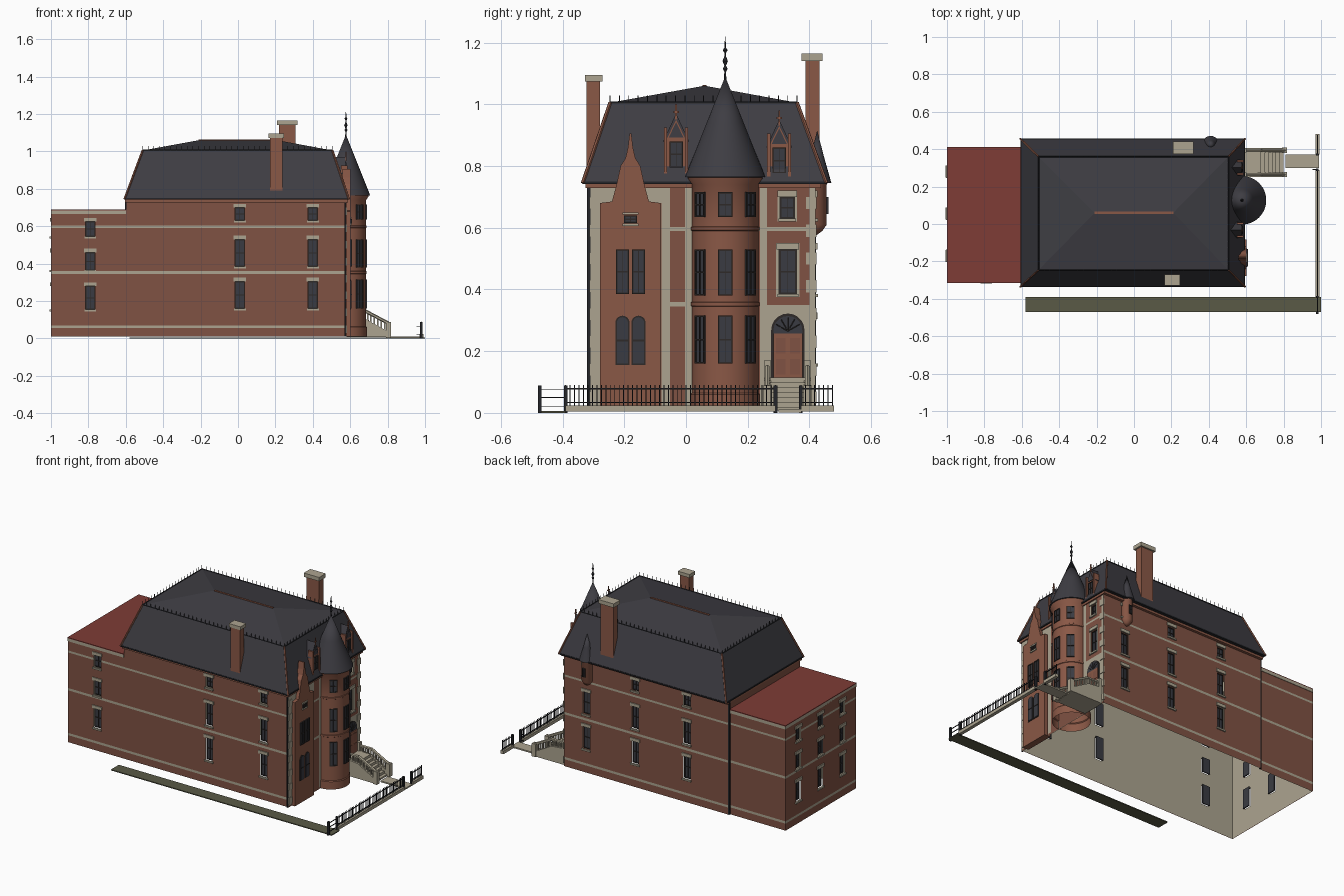
import bpy, bmesh
from math import pi, sin, cos, radians
from mathutils import Matrix, Vector

cube = bpy.data.objects.get("Cube")
if cube:
    bpy.data.objects.remove(cube)


def material(name, rgb):
    """Flat material from 0-255 display values."""
    lin = [((c / 255 + 0.055) / 1.055) ** 2.4 for c in rgb]
    m = bpy.data.materials.new(name)
    m.use_nodes = True
    m.diffuse_color = (*lin, 1)
    m.node_tree.nodes["Principled BSDF"].inputs["Base Color"].default_value = (*lin, 1)
    return m


BRICK = material("brick", (128, 82, 67))
STONE = material("limestone", (172, 164, 144))
SLATE = material("slate", (62, 61, 67))
RED = material("red_roofing", (126, 60, 54))
TERRA = material("terracotta", (138, 88, 70))
IRON = material("iron", (36, 37, 41))
GLASS = material("glass", (58, 59, 66))
FRAME = material("window_frame", (46, 42, 40))
LAWN = material("lawn", (90, 90, 70))
I = Matrix.Identity(4)


def finish(name, bm, mats, M=I, smooth=False):
    bm.transform(M)
    me = bpy.data.meshes.new(name)
    bm.to_mesh(me)
    bm.free()
    for m in mats:
        me.materials.append(m)
    ob = bpy.data.objects.new(name, me)
    bpy.context.collection.objects.link(ob)
    if smooth:
        bpy.ops.object.select_all(action="DESELECT")
        ob.select_set(True)
        bpy.context.view_layer.objects.active = ob
        bpy.ops.object.shade_smooth_by_angle(angle=radians(35))
    return ob


def boxes(name, mat, items, M=I):
    """One mesh of boxes, each (x0, x1, y0, y1, z0, z1)."""
    bm = bmesh.new()
    for a, b, c, d, e, f in items:
        T = Matrix.Translation(((a + b) / 2, (c + d) / 2, (e + f) / 2))
        bmesh.ops.create_cube(bm, size=1, matrix=T @ Matrix.Diagonal((b - a, d - c, f - e, 1)))
    return finish(name, bm, [mat], M)


def prism(name, mat, pts, v0, v1, M=I):
    """Outline in the local x-z plane, extruded along local y."""
    bm = bmesh.new()
    face = bm.faces.new([bm.verts.new((u, v0, z)) for u, z in pts])
    ext = bmesh.ops.extrude_face_region(bm, geom=[face])["geom"]
    bmesh.ops.translate(bm, vec=(0, v1 - v0, 0), verts=[g for g in ext if isinstance(g, bmesh.types.BMVert)])
    bmesh.ops.recalc_face_normals(bm, faces=bm.faces)
    return finish(name, bm, [mat], M)


def lathe(name, mat, x, y, profile, n=32):
    """Profile of (radius, z) turned around a vertical axis."""
    bm = bmesh.new()
    rings = [[bm.verts.new((x + r * cos(2 * pi * i / n), y + r * sin(2 * pi * i / n), z))
              for i in range(n)] for r, z in profile]
    for lo, hi in zip(rings, rings[1:]):
        for i in range(n):
            j = (i + 1) % n
            bm.faces.new((lo[i], lo[j], hi[j], hi[i]))
    bmesh.ops.remove_doubles(bm, verts=bm.verts, dist=1e-5)
    return finish(name, bm, [mat], smooth=True)


def beams(name, mat, pairs, r):
    bm = bmesh.new()
    for a, b in pairs:
        a, b = Vector(a), Vector(b)
        R = (b - a).to_track_quat("Z", "Y").to_matrix().to_4x4()
        bmesh.ops.create_cone(bm, cap_ends=True, segments=6, radius1=r, radius2=r, depth=(b - a).length,
                              matrix=Matrix.Translation((a + b) / 2) @ R)
    return finish(name, bm, [mat])


def arch(u0, u1, z0, z1, n=10):
    r, c = (u1 - u0) / 2, (u0 + u1) / 2
    return [(u0, z0), (u1, z0)] + [(c + r * cos(pi * i / n), z1 - r + r * sin(pi * i / n)) for i in range(n + 1)]


def windows(name, M, wins, depth=0.014, trim=True):
    """Sashes with bars, stone lintels and sills; each window is (u, width, z0, z1)."""
    panes, bars, stone = [], [], []
    t, d = 0.005, depth
    for u, w, a, b in wins:
        l, r, m = u - w / 2, u + w / 2, (a + b) / 2
        panes.append((l, r, d, d + 0.003, a, b))
        for x0, x1, y0, y1 in ((l, l + t, a, b), (r - t, r, a, b), (l, r, a, a + t), (l, r, b - t, b),
                               (l, r, m - t / 2, m + t / 2), (u - 0.001, u + 0.001, a, b)):
            bars.append((x0, x1, d - 0.004, d, y0, y1))
        stone += [(l - 0.008, r + 0.008, -0.006, 0.002, b, b + 0.02),
                  (l - 0.006, r + 0.006, -0.008, 0.002, a - 0.01, a)]
    boxes(name + "_panes", GLASS, panes, M)
    boxes(name + "_sashes", FRAME, bars, M)
    if trim:
        boxes(name + "_lintels_and_sills", STONE, stone, M)


def wall(name, M, u0, u1, z0, z1, wins=(), stones=()):
    """Brick sheet with window openings, stone areas and a pale inner lining."""
    holes = [(u - w / 2, u + w / 2, a, b) for u, w, a, b in wins]
    rects = holes + list(stones)
    us = sorted({u0, u1} | {v for q in rects for v in q[:2] if u0 < v < u1})
    zs = sorted({z0, z1} | {v for q in rects for v in q[2:] if z0 < v < z1})
    inside = lambda u, z, q: q[0] < u < q[1] and q[2] < z < q[3]
    bm = bmesh.new()
    for a, b in zip(us, us[1:]):
        for c, d in zip(zs, zs[1:]):
            u, z = (a + b) / 2, (c + d) / 2
            if any(inside(u, z, h) for h in holes):
                continue
            outer = bm.faces.new([bm.verts.new((p, 0, q)) for p, q in ((a, c), (b, c), (b, d), (a, d))])
            outer.material_index = int(any(inside(u, z, s) for s in stones))
            lining = bm.faces.new([bm.verts.new((p, 0.004, q)) for p, q in ((a, c), (a, d), (b, d), (b, c))])
            lining.material_index = 1
    bmesh.ops.remove_doubles(bm, verts=bm.verts, dist=1e-5)
    finish(name, bm, [BRICK, STONE], M)
    if wins:
        windows(name, M, wins)


def side(angle, x, y):
    """Local frame of a wall: x runs along it, y points inwards."""
    return Matrix.Translation((x, y, 0)) @ Matrix.Rotation(radians(angle), 4, "Z")


# Side and rear walls
BANDS = [(-2, 2, a, b) for a, b in ((0.055, 0.07), (0.345, 0.36), (0.59, 0.603))]
MAIN = ((0.16, 0.305), (0.385, 0.53), (0.63, 0.70))
WING = ((0.155, 0.28), (0.365, 0.46), (0.545, 0.625))
grid = lambda cols, rows: [(u, 0.052, a, b) for u in cols for a, b in rows]
wall("right_main_wall", side(0, 0, -0.31), -0.6, 0.58, 0.01, 0.745, grid((0.01, 0.40), MAIN), BANDS)
wall("right_wing_wall", side(0, 0, -0.31), -1, -0.6, 0.01, 0.67, grid((-0.79,), WING), BANDS)
wall("left_main_wall", side(180, 0, 0.42), -0.58, 0.6, 0.01, 0.745, grid((-0.42, -0.07, 0.30), MAIN), BANDS)
wall("left_wing_wall", side(180, 0, 0.41), 0.6, 1, 0.01, 0.67, (), BANDS)
wall("wing_end_wall", side(270, -1, 0), -0.41, 0.31, 0.01, 0.67, grid((-0.28, -0.055, 0.17), WING), BANDS)
wall("upper_rear_wall", side(270, -0.6, 0), -0.42, 0.31, 0.665, 0.745)
boxes("wing_parapet", STONE, [(-1, -0.6, -0.315, 0.413, 0.665, 0.684)])
boxes("wing_roof", RED, [(-1, -0.6, -0.315, 0.413, 0.684, 0.689)])
boxes("downpipes", IRON, [(-0.605, -0.597, 0.41, 0.422, 0.01, 0.74), (0.57, 0.578, -0.32, -0.31, 0.01, 0.74)])

# Entrance facade
F = side(90, 0.58, 0)
facade_wins = [(0.33, 0.056, 0.385, 0.53), (0.328, 0.046, 0.63, 0.70)]
strips = [(a, b, 0.02, 0.745) for a, b in ((-0.31, -0.278), (-0.08, -0.052), (-0.003, 0.02), (0.24, 0.262), (0.40, 0.42))]
strips += [(-0.08, 0.02, 0.345, 0.36), (-0.08, 0.42, 0.59, 0.602), (0.262, 0.40, 0.10, 0.35), (-0.28, -0.08, 0.68, 0.745),
           (0.292, 0.368, 0.375, 0.55), (0.296, 0.36, 0.62, 0.72)]
wall("entrance_wall", F, -0.31, 0.42, 0.01, 0.745, facade_wins, strips)
boxes("corner_quoins", STONE, [(u, u + 0.035, -0.004, 0.004, 0.03 + k * 0.09, 0.07 + k * 0.09)
                               for k in range(8) for u in (-0.313, 0.388)], F)
prism("door_arch", FRAME, arch(0.276, 0.384, 0.112, 0.322), -0.004, 0.004, F)
prism("door_fanlight", GLASS, arch(0.283, 0.377, 0.114, 0.314), -0.006, 0.004, F)
boxes("door", TERRA, [(0.283, 0.377, -0.01, 0, 0.114, 0.258)], F)
boxes("door_panels", BRICK, [(u, u + 0.032, -0.012, 0, z, z + 0.05) for u in (0.291, 0.337) for z in (0.125, 0.192)], F)
beams("fanlight_bars", FRAME, [((0.587, 0.33, 0.265), (0.587, 0.33 + 0.044 * cos(a * pi / 6), 0.265 + 0.044 * sin(a * pi / 6)))
                               for a in range(1, 6)], 0.0015)

# Gabled bay
half = [(0.098, 0.01), (0.098, 0.68), (0.06, 0.685), (0.045, 0.74), (0.032, 0.80), (0.016, 0.825), (0.008, 0.86), (0.003, 0.905)]
C = -0.18
prism("gabled_bay", TERRA, [(C + u, z) for u, z in half] + [(C - u, z) for u, z in reversed(half)], -0.022, 0.02, F)
prism("bay_gable_roof", SLATE, [(C - 0.04, 0.74), (C + 0.04, 0.74), (C, 0.83)], 0.02, 0.09, F)
BAY = F @ Matrix.Translation((0, -0.022, 0))
windows("bay_window", BAY, [(C - 0.026, 0.042, 0.385, 0.53), (C + 0.026, 0.042, 0.385, 0.53), (C, 0.042, 0.615, 0.64)], -0.003, False)
boxes("bay_trims", STONE, [(C - 0.026, C + 0.026, -0.006, 0, 0.642, 0.65), (C - 0.026, C + 0.026, -0.006, 0, 0.605, 0.614)], BAY)
for s in (-0.026, 0.026):
    prism("arched_frame", FRAME, arch(C + s - 0.023, C + s + 0.023, 0.155, 0.315), -0.003, 0, BAY)
    prism("arched_pane", GLASS, arch(C + s - 0.018, C + s + 0.018, 0.16, 0.31), -0.005, 0, BAY)
    boxes("arched_rail", FRAME, [(C + s - 0.018, C + s + 0.018, -0.007, 0, 0.232, 0.238)], BAY)

# Round corner turret
TX, TY = 0.577, 0.127
lathe("turret_body", TERRA, TX, TY, [(0.112, 0.01), (0.112, 0.06), (0.108, 0.065), (0.108, 0.345), (0.111, 0.347), (0.111, 0.358),
      (0.108, 0.36), (0.108, 0.59), (0.111, 0.592), (0.111, 0.602), (0.108, 0.604), (0.108, 0.74), (0.122, 0.76), (0.122, 0.772)], 48)
lathe("turret_roof", SLATE, TX, TY, [(0.1, 0.762), (0.13, 0.764), (0.122, 0.785), (0.06, 0.94), (0, 1.09)], 48)
lathe("turret_finial", IRON, TX, TY, [(0.004, 1.08), (0.003, 1.105), (0.008, 1.115), (0.003, 1.125), (0.009, 1.14), (0.003, 1.155),
      (0.002, 1.165), (0.008, 1.175), (0.002, 1.185), (0.002, 1.2), (0, 1.222)], 10)
for a in (-48, 0, 48):
    T = side(90 + a, TX, TY) @ Matrix.Translation((0, -0.108, 0))
    windows("turret_window", T, [(0, 0.046, z0, z1) for z0, z1 in ((0.16, 0.315), (0.38, 0.53), (0.635, 0.715))], -0.001, False)

# Small hanging turret on the left wall
lathe("hanging_turret", TERRA, 0.41, 0.422, [(0, 0.575), (0.02, 0.59), (0.034, 0.61), (0.034, 0.74), (0.04, 0.75)], 20)
lathe("hanging_turret_roof", SLATE, 0.41, 0.425, [(0.03, 0.744), (0.046, 0.745), (0.022, 0.83), (0, 0.915)], 20)
windows("hanging_turret_window", side(180, 0.41, 0.456), [(0, 0.022, 0.645, 0.70)], -0.002, False)

# Mansard roof
rings = [(-0.607, 0.593, -0.335, 0.455, 0.745), (-0.51, 0.505, -0.246, 0.36, 1.005), (-0.21, 0.21, 0.06, 0.06, 1.06)]
corners = [[(a, c, z), (b, c, z), (b, d, z), (a, d, z)] for a, b, c, d, z in rings]
bm = bmesh.new()
rv = [[bm.verts.new(p) for p in ring] for ring in corners]
for lo, hi in zip(rv, rv[1:]):
    for i in range(4):
        bm.faces.new((lo[i], lo[i - 3], hi[i - 3], hi[i]))
bm.faces.new(reversed(rv[0]))
bmesh.ops.remove_doubles(bm, verts=bm.verts, dist=1e-5)
finish("mansard_roof", bm, [SLATE])
beams("roof_hips", TERRA, list(zip(corners[0], corners[1])), 0.006)
boxes("roof_ridge", TERRA, [(-0.21, 0.21, 0.054, 0.066, 1.055, 1.063)])
boxes("cornice", TERRA, [(-0.603, 0.587, -0.325, 0.437, 0.728, 0.745)])
boxes("eave_gutter", IRON, [(-0.608, 0.594, -0.336, 0.456, 0.742, 0.75)])
beams("cresting_rails", IRON, [(corners[1][i], corners[1][i - 3]) for i in range(4)], 0.004)
spikes = []
for i in range(4):
    a, b = Vector(corners[1][i]), Vector(corners[1][i - 3])
    n = round((b - a).length / 0.03)
    spikes += [(a.lerp(b, k / n), a.lerp(b, k / n) + Vector((0, 0, 0.024))) for k in range(n)]
beams("cresting_spikes", IRON, spikes, 0.0015)

# Dormers
for u, top in ((-0.032, 0.965), (0.302, 0.945)):
    D = F @ Matrix.Translation((u, 0, top - 0.965))
    prism("dormer_body", TERRA, [(-0.034, 0.785), (0.034, 0.785), (0.034, 0.89), (0, 0.96), (-0.034, 0.89)], 0.005, 0.07, D)
    prism("dormer_roof", SLATE, [(-0.042, 0.88), (-0.034, 0.88), (0, 0.95), (0.034, 0.88), (0.042, 0.88), (0, 0.97)], 0.004, 0.09, D)
    prism("dormer_gable", SLATE, [(-0.024, 0.892), (0.024, 0.892), (0, 0.942)], 0.001, 0.006, D)
    windows("dormer_window", D @ Matrix.Translation((0, 0.005, 0)), [(0, 0.044, 0.795, 0.88)], -0.003, False)
    boxes("dormer_posts", TERRA, [(s - 0.005, s + 0.005, -0.006, 0.03, 0.775, 0.925) for s in (-0.034, 0.034)]
          + [(-0.003, 0.003, 0, 0.006, 0.95, 1.0), (-0.009, 0.009, 0, 0.006, 0.972, 0.978)], D)

# Chimneys
boxes("chimney_shafts", TERRA, [(0.172, 0.238, -0.322, -0.278, 0.79, 1.08), (0.218, 0.308, 0.387, 0.432, 0.74, 1.145)])
boxes("chimney_caps", STONE, [(0.164, 0.247, -0.328, -0.27, 1.073, 1.095), (0.208, 0.318, 0.375, 0.442, 1.14, 1.165)])

# Entrance steps with balustrades
boxes("steps", STONE, [(0.58, 0.68 + k * 0.02, 0.272, 0.385, 0.008, 0.115 - k * 0.016) for k in range(7)])
slope = lambda x: 0.145 - max(0, x - 0.68) * 0.53
for y in (0.252, 0.382):
    prism("step_cheek", STONE, [(0.58, 0.008), (0.815, 0.008), (0.815, 0.03), (0.68, 0.105), (0.58, 0.115)], y, y + 0.023)
    boxes("balusters", STONE, [(x - 0.004, x + 0.004, y + 0.007, y + 0.016, 0.02, slope(x))
                               for x in [0.6 + 0.0185 * k for k in range(11)]])
    boxes("newels", STONE, [(0.79, 0.818, y - 0.002, y + 0.026, 0.005, 0.088), (0.582, 0.602, y, y + 0.023, 0.01, 0.17)])
    beams("handrail", STONE, [((0.59, y + 0.0115, 0.147), (0.68, y + 0.0115, 0.147)),
                              ((0.68, y + 0.0115, 0.147), (0.805, y + 0.0115, 0.081))], 0.009)

# Path, lawn strip and street fence
boxes("path", STONE, [(0.81, 0.99, 0.30, 0.372, 0.002, 0.011)])
boxes("lawn_strip", LAWN, [(-0.58, 1.0, -0.47, -0.39, 0, 0.006)])
boxes("fence_curb", STONE, [(0.97, 0.992, -0.39, 0.29, 0.004, 0.024), (0.97, 0.992, 0.372, 0.48, 0.004, 0.024)])
runs = [(-0.39, 0.29), (0.372, 0.475)]
fence = []
for a, b in runs:
    n = round((b - a) / 0.0145)
    fence += [(0.979, 0.982, y - 0.0015, y + 0.0015, 0.02, 0.09) for y in [a + (b - a) * k / n for k in range(n + 1)]]
    fence += [(0.978, 0.983, a, b, z, z + 0.004) for z in (0.032, 0.076)]
fence += [(0.978, 0.983, -0.47, -0.39, z, z + 0.003) for z in (0.02, 0.048, 0.075)]
fence += [(0.974, 0.986, y - 0.006, y + 0.006, 0, 0.088) for y in (-0.474, -0.39, 0.29, 0.372)]
fence += [(0.955, 0.98, 0.29, 0.294, z, z + 0.004) for z in (0.02, 0.06)]
boxes("street_fence", IRON, fence)
